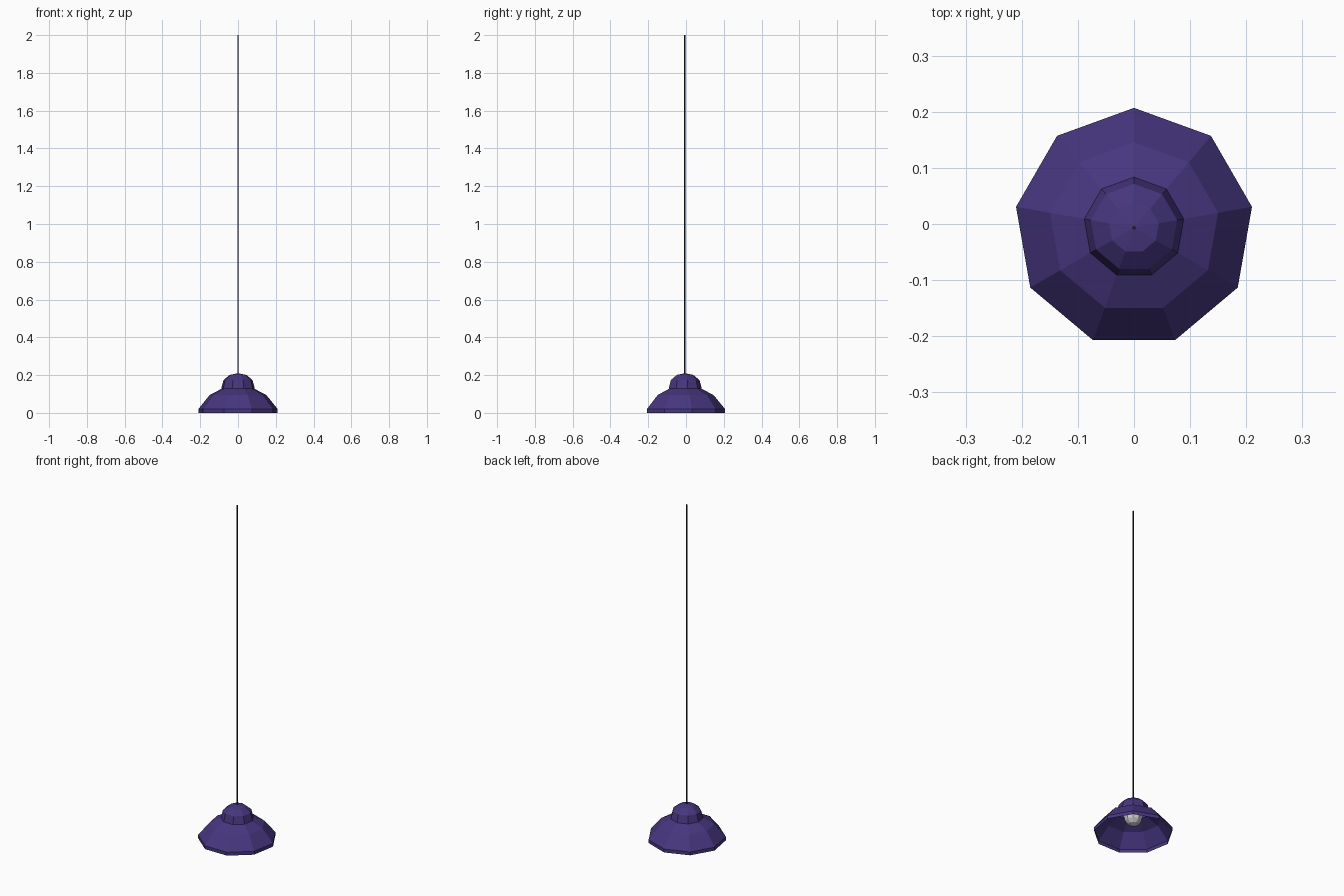
import bpy, bmesh
from math import sin, cos, pi

if "Cube" in bpy.data.objects:
    bpy.data.objects.remove(bpy.data.objects["Cube"])

CY = -0.0065   # nine-sided shape: axis sits slightly behind the box centre


def material(name, color):
    m = bpy.data.materials.new(name)
    m.diffuse_color = (*color, 1)
    m.use_nodes = True
    m.node_tree.nodes["Principled BSDF"].inputs["Base Color"].default_value = m.diffuse_color
    return m


def lathe(name, profile, sides, mat=None):
    """Revolve (radius, z) points about the lamp axis; radius 0 makes a pole."""
    bm = bmesh.new()
    rings = []
    for r, z in profile:
        n = sides if r > 0 else 1
        rings.append([bm.verts.new((r * cos(pi / 2 + 2 * pi * i / sides),
                                    CY + r * sin(pi / 2 + 2 * pi * i / sides), z))
                      for i in range(n)])
    for a, b in zip(rings, rings[1:]):
        for i in range(sides):
            j = (i + 1) % sides
            loop = [a[i % len(a)], a[j % len(a)], b[j % len(b)], b[i % len(b)]]
            bm.faces.new(list(dict.fromkeys(loop)))
    me = bpy.data.meshes.new(name)
    bm.to_mesh(me)
    bm.free()
    ob = bpy.data.objects.new(name, me)
    bpy.context.collection.objects.link(ob)
    if mat:
        me.materials.append(mat)
    return ob


purple = material("purple", (0.062, 0.037, 0.21))
black = material("black", (0.02, 0.02, 0.02))

# open flared shade with a short vertical rim
lathe("shade", [(0.2135, 0), (0.2135, 0.02), (0.152, 0.095), (0.082, 0.131)], 9, purple)

# domed cap over the shade opening
lathe("cap", [(0.09, 0.13), (0.078, 0.174), (0.045, 0.201), (0, 0.21)], 9, purple)

# faceted bulb
R, ZC = 0.052, 0.105
lathe("bulb", [(0, ZC - R)] + [(R * sin(pi * k / 6), ZC - R * cos(pi * k / 6)) for k in range(1, 6)]
      + [(0, ZC + R)], 9)

# hanging cable
lathe("cable", [(0, 0.205), (0.0035, 0.205), (0.0035, 2.0), (0, 2.0)], 6, black)
